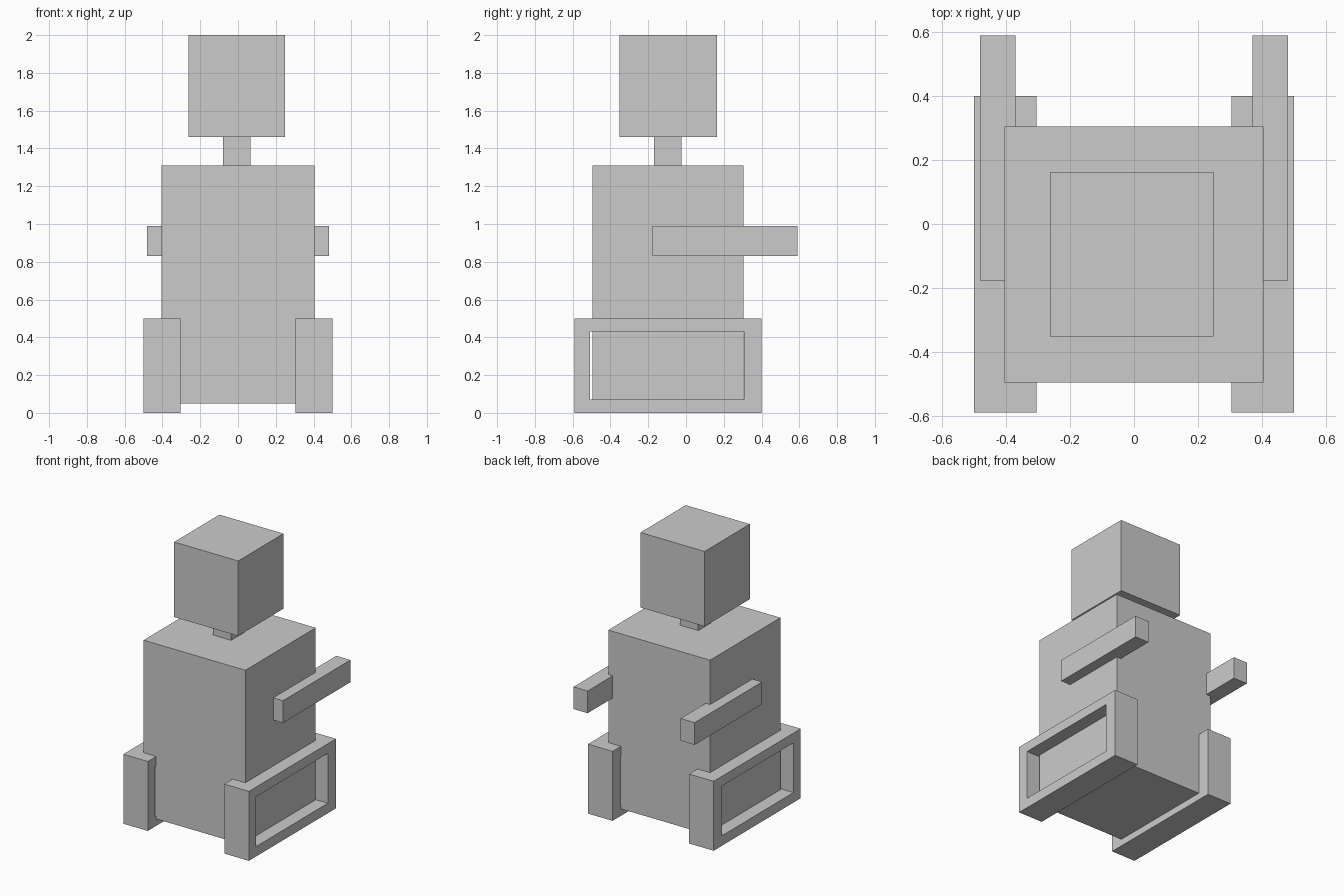
import bpy, bmesh

if "Cube" in bpy.data.objects:
    bpy.data.objects.remove(bpy.data.objects["Cube"])


def finish(name, bm, mirror=False):
    bmesh.ops.recalc_face_normals(bm, faces=bm.faces)
    mesh = bpy.data.meshes.new(name)
    bm.to_mesh(mesh)
    bm.free()
    obj = bpy.data.objects.new(name, mesh)
    bpy.context.collection.objects.link(obj)
    if mirror:
        obj.modifiers.new("Mirror", 'MIRROR')
    return obj


def box(name, x, y, z, mirror=False):
    """Box from (min, max) ranges along each axis."""
    bm = bmesh.new()
    bmesh.ops.create_cube(bm, size=1)
    for v in bm.verts:
        v.co = [r[0] if c < 0 else r[1] for c, r in zip(v.co, (x, y, z))]
    return finish(name, bm, mirror)


def frame(name, x, outer, inner, mirror=False):
    """Rectangular frame in the YZ plane; outer/inner = (y0, y1, z0, z1)."""
    bm = bmesh.new()

    def loop(px, r):
        y0, y1, z0, z1 = r
        return [bm.verts.new((px, y, z))
                for y, z in ((y0, z0), (y1, z0), (y1, z1), (y0, z1))]

    rings = [loop(x[0], outer), loop(x[1], outer),
             loop(x[1], inner), loop(x[0], inner)]
    for k in range(4):
        a, b = rings[k], rings[(k + 1) % 4]
        for i in range(4):
            j = (i + 1) % 4
            bm.faces.new((a[i], a[j], b[j], b[i]))
    return finish(name, bm, mirror)


# Torso, neck and head
box("torso", (-0.405, 0.405), (-0.495, 0.305), (0.05, 1.31))
box("neck", (-0.08, 0.065), (-0.17, -0.025), (1.31, 1.46))
box("head", (-0.262, 0.248), (-0.352, 0.163), (1.46, 2.0))

# Arms reaching past the back of the torso
box("arms", (0.37, 0.482), (-0.177, 0.59), (0.83, 0.99), mirror=True)

# Open rectangular track frames on both sides
frame("tracks", (0.305, 0.5), (-0.59, 0.4, 0.0, 0.5),
      (-0.508, 0.307, 0.072, 0.43), mirror=True)
